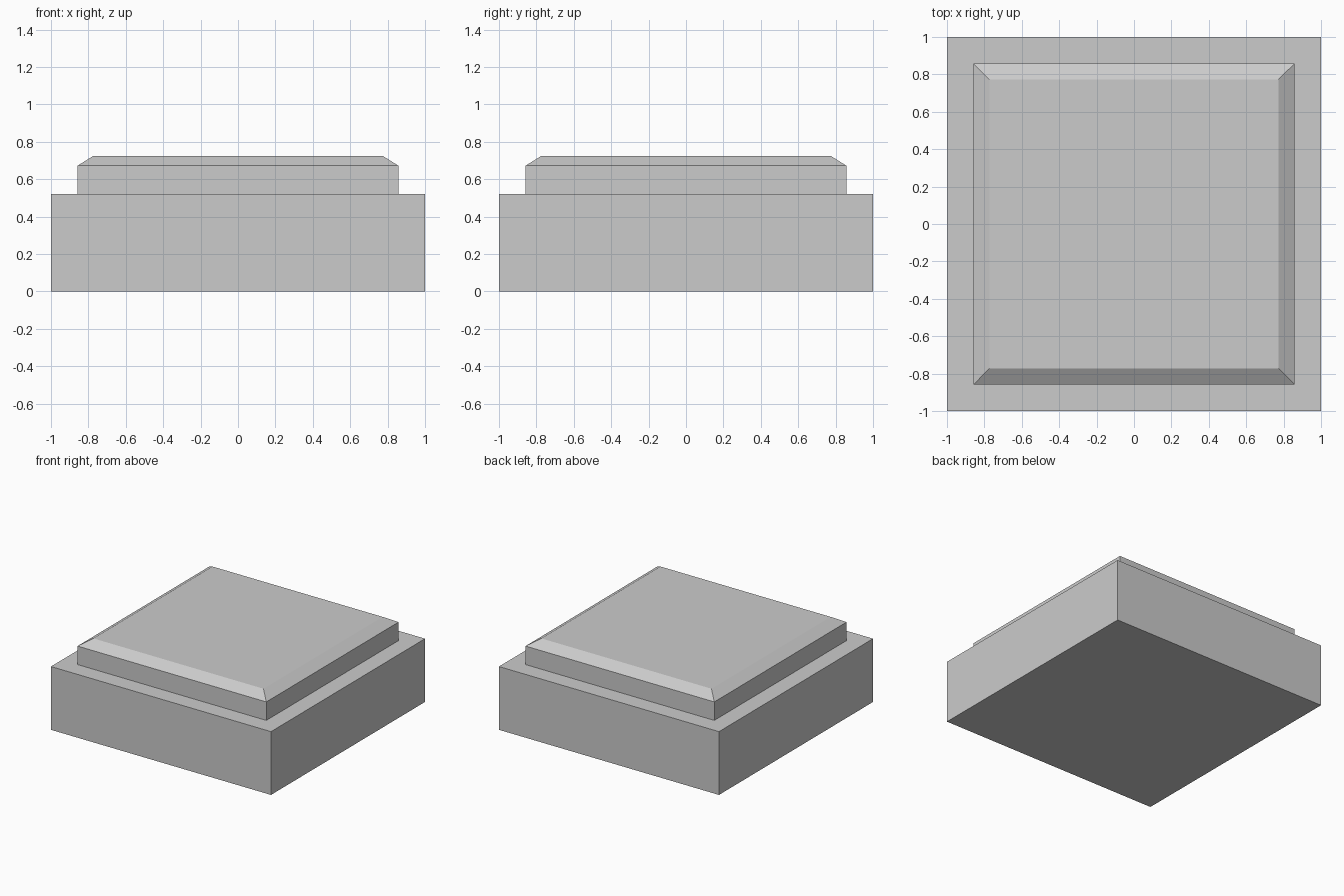
import bpy, bmesh

if "Cube" in bpy.data.objects:
    bpy.data.objects.remove(bpy.data.objects["Cube"])


def square_stack(name, levels):
    """Solid made of stacked square sections, each given as (half width, height)."""
    bm = bmesh.new()
    rings = [[bm.verts.new((sx * h, sy * h, z))
              for sx, sy in ((-1, -1), (1, -1), (1, 1), (-1, 1))]
             for h, z in levels]
    for low, high in zip(rings, rings[1:]):
        for i in range(4):
            j = (i + 1) % 4
            bm.faces.new((low[i], low[j], high[j], high[i]))
    bm.faces.new(rings[0][::-1])
    bm.faces.new(rings[-1])
    mesh = bpy.data.meshes.new(name)
    bm.to_mesh(mesh)
    bm.free()
    obj = bpy.data.objects.new(name, mesh)
    bpy.context.collection.objects.link(obj)
    return obj


# Square base block
square_stack("base", [(1.0, 0.0), (1.0, 0.52)])

# Inset cap with a chamfered top edge
square_stack("cap", [(0.858, 0.52), (0.858, 0.672), (0.773, 0.725)])
